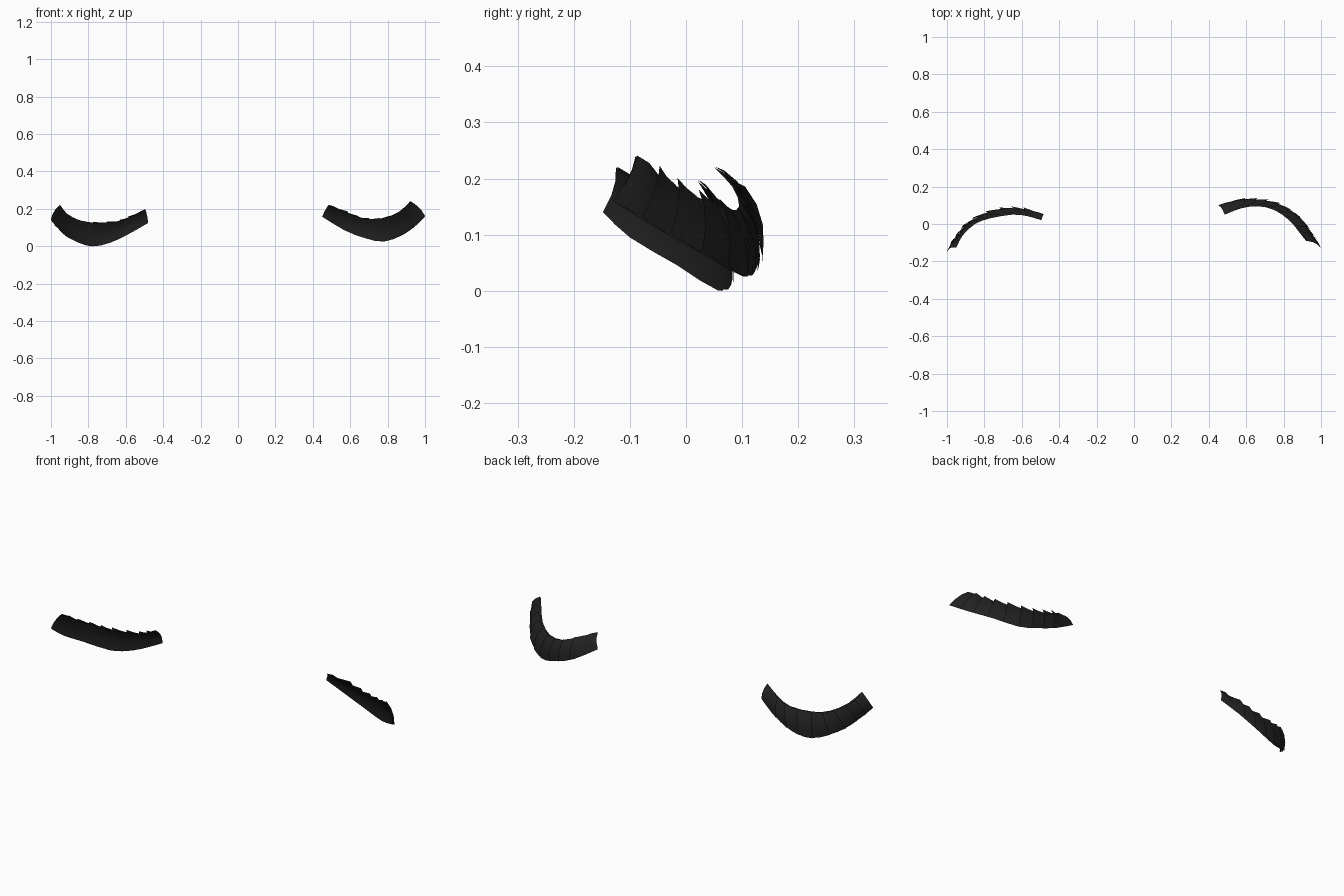
import bpy, math
from mathutils import Vector

if "Cube" in bpy.data.objects:
    bpy.data.objects.remove(bpy.data.objects["Cube"])

black = bpy.data.materials.new("soft black")
black.diffuse_color = (0.016, 0.016, 0.016, 1)
black.use_nodes = True
black.node_tree.nodes["Principled BSDF"].inputs["Base Color"].default_value = black.diffuse_color

# stations from outer end to inner end: upper edge point, lower edge point
LEFT = [((-.95, -.125, .22), (-1.0, -.148, .14)),
        ((-.915, -.06, .175), (-.96, -.10, .095)),
        ((-.85, .0, .14), (-.905, -.015, .045)),
        ((-.77, .03, .125), (-.79, .058, .0)),
        ((-.65, .05, .13), (-.68, .083, .02)),
        ((-.57, .042, .16), (-.57, .075, .073)),
        ((-.495, .02, .197), (-.48, .05, .125))]
RIGHT = [((.92, -.09, .24), (1.0, -.13, .16)),
         ((.88, -.04, .20), (.95, -.05, .11)),
         ((.83, .02, .167), (.88, .04, .06)),
         ((.75, .075, .145), (.78, .103, .025)),
         ((.66, .095, .15), (.68, .127, .043)),
         ((.57, .083, .185), (.57, .13, .085)),
         ((.485, .05, .22), (.45, .10, .158))]


def smooth_point(pts, t):
    """Catmull-Rom point on the list, t in 0..1."""
    f = t * (len(pts) - 1)
    i = min(int(f), len(pts) - 2)
    u = f - i
    b, c = pts[i], pts[i + 1]
    a = pts[i - 1] if i else b * 2 - c
    d = pts[i + 2] if i + 2 < len(pts) else c * 2 - b
    return .5 * (2 * b + (c - a) * u + (2 * a - 5 * b + 4 * c - d) * u * u
                 + (3 * b - a - 3 * c + d) * u ** 3)


def make_mesh(name, verts, faces):
    me = bpy.data.meshes.new(name)
    me.from_pydata(verts, [], faces)
    me.materials.append(black)
    ob = bpy.data.objects.new(name, me)
    bpy.context.collection.objects.link(ob)
    bpy.context.view_layer.objects.active = ob
    ob.select_set(True)
    bpy.ops.object.shade_smooth_by_angle(angle=math.radians(35))
    ob.select_set(False)


def lash(side, stations):
    tops = [Vector(s[0]) for s in stations]
    lows = [Vector(s[1]) for s in stations]

    def row(t, lift=0.0):
        """Four points across the band, bowed backward, lifted off it toward the tip."""
        top, low = smooth_point(tops, t), smooth_point(lows, t)
        e = .02
        run = (smooth_point(tops, min(t + e, 1)) + smooth_point(lows, min(t + e, 1))
               - smooth_point(tops, max(t - e, 0)) - smooth_point(lows, max(t - e, 0)))
        n = run.cross(top - low).normalized()
        if n.y < 0:
            n = -n
        return [low.lerp(top, v) + n * (4 * v * (1 - v) * .012 + lift * (.35 + .65 * v))
                for v in (0, .33, .67, 1)]

    # smooth curved band
    N = 12
    verts = [p for i in range(N + 1) for p in row(i / N)]
    faces = [(i * 4 + k, i * 4 + k + 1, i * 4 + k + 5, i * 4 + k + 4)
             for i in range(N) for k in range(3)]
    make_mesh(side + "_lash_band", verts, faces)

    # overlapping plates on the back, each lifted along its outer edge
    verts, faces = [], []
    P = 10
    for j in range(P):
        a, b = j / P, min((j + 1.25) / P, 1)
        o = len(verts)
        verts += row(a, .02 if 0 < j < P - 1 else .004) + row((a + b) / 2, .009) + row(b, .002)
        faces += [(o + r * 4 + k, o + r * 4 + k + 1, o + r * 4 + k + 5, o + r * 4 + k + 4)
                  for r in range(2) for k in range(3)]
    make_mesh(side + "_lash_plates", verts, faces)


lash("left", LEFT)
lash("right", RIGHT)
